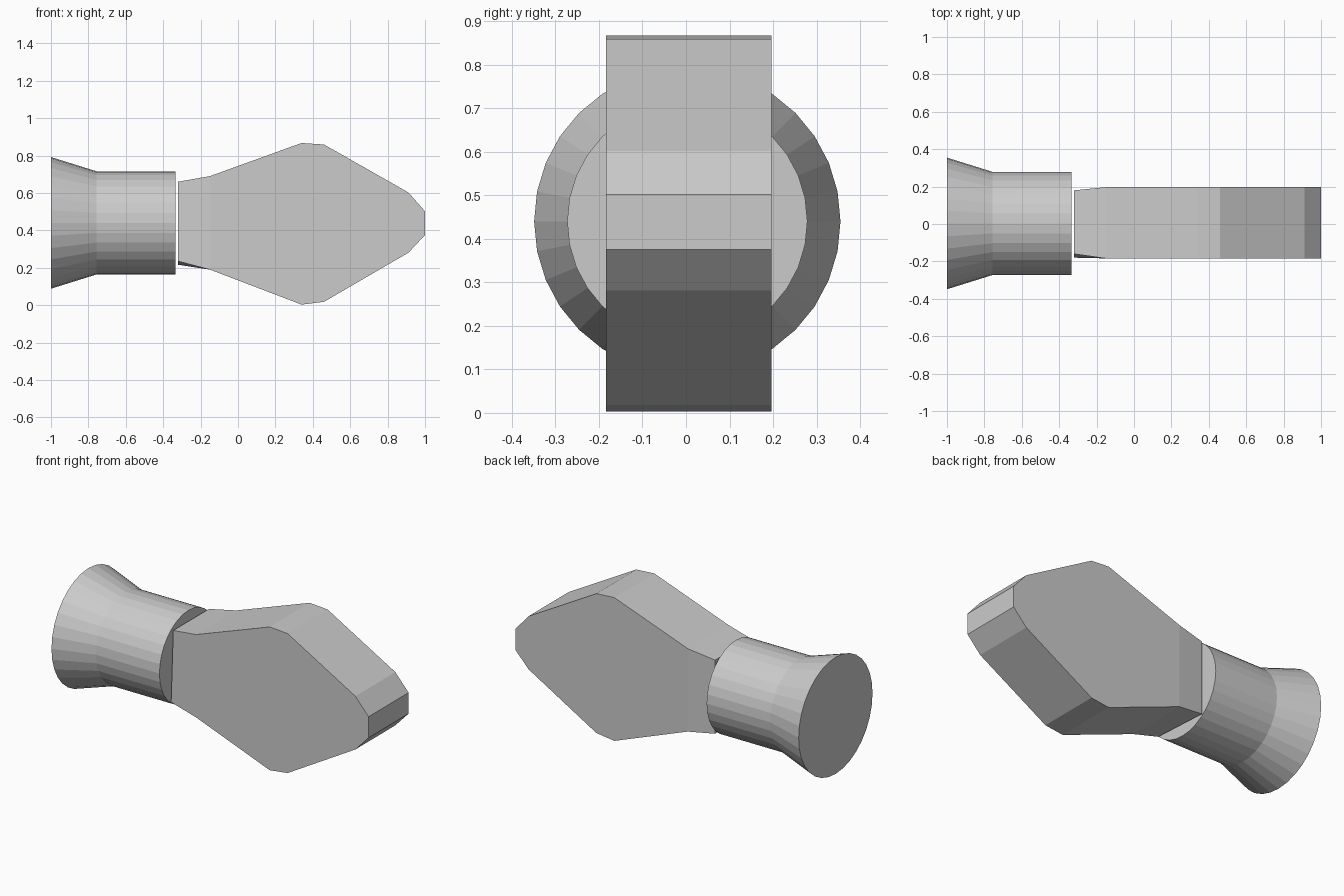
import bpy, bmesh, math

if "Cube" in bpy.data.objects:
    bpy.data.objects.remove(bpy.data.objects["Cube"])


def make_object(name, bm):
    bmesh.ops.recalc_face_normals(bm, faces=bm.faces)
    mesh = bpy.data.meshes.new(name)
    bm.to_mesh(mesh)
    bm.free()
    obj = bpy.data.objects.new(name, mesh)
    bpy.context.collection.objects.link(obj)
    return obj


# Flared round stem: rings along x, capped at both ends
SIDES, CY, CZ = 32, 0.003, 0.44
bm = bmesh.new()
rings = []
for x, r in [(-1.0, 0.352), (-0.757, 0.276), (-0.333, 0.276)]:
    rings.append([bm.verts.new((x, CY + r * math.cos(2 * math.pi * i / SIDES),
                                CZ + r * math.sin(2 * math.pi * i / SIDES)))
                  for i in range(SIDES)])
for a, b in zip(rings, rings[1:]):
    for i in range(SIDES):
        j = (i + 1) % SIDES
        bm.faces.new((a[i], a[j], b[j], b[i]))
bm.faces.new(rings[0])
bm.faces.new(rings[-1])
make_object("flared_stem", bm)

# Flat head: outline extruded in y, from lower neck round the tip to upper neck
upper = [(-0.15, 0.69), (0.34, 0.867), (0.46, 0.859), (0.912, 0.602), (1.0, 0.502)]
lower = [(-0.15, 0.19), (0.34, 0.003), (0.46, 0.018), (0.912, 0.281), (1.0, 0.375)]
outline = lower + upper[::-1]
bm = bmesh.new()
front = [bm.verts.new((x, -0.184, z)) for x, z in outline]
back = [bm.verts.new((x, 0.197, z)) for x, z in outline]
bm.faces.new(front)
bm.faces.new(back)
for i in range(len(outline) - 1):
    bm.faces.new((front[i], front[i + 1], back[i + 1], back[i]))

# Slightly narrowed neck end facing the stem
end = [bm.verts.new((-0.32, y, z)) for y, z in
       [(-0.18, 0.235), (-0.16, 0.66), (0.18, 0.66), (0.18, 0.216)]]
neck = [front[0], front[-1], back[-1], back[0]]
for i in range(4):
    j = (i + 1) % 4
    bm.faces.new((neck[i], neck[j], end[j], end[i]))
bm.faces.new(end)
make_object("flat_head", bm)
